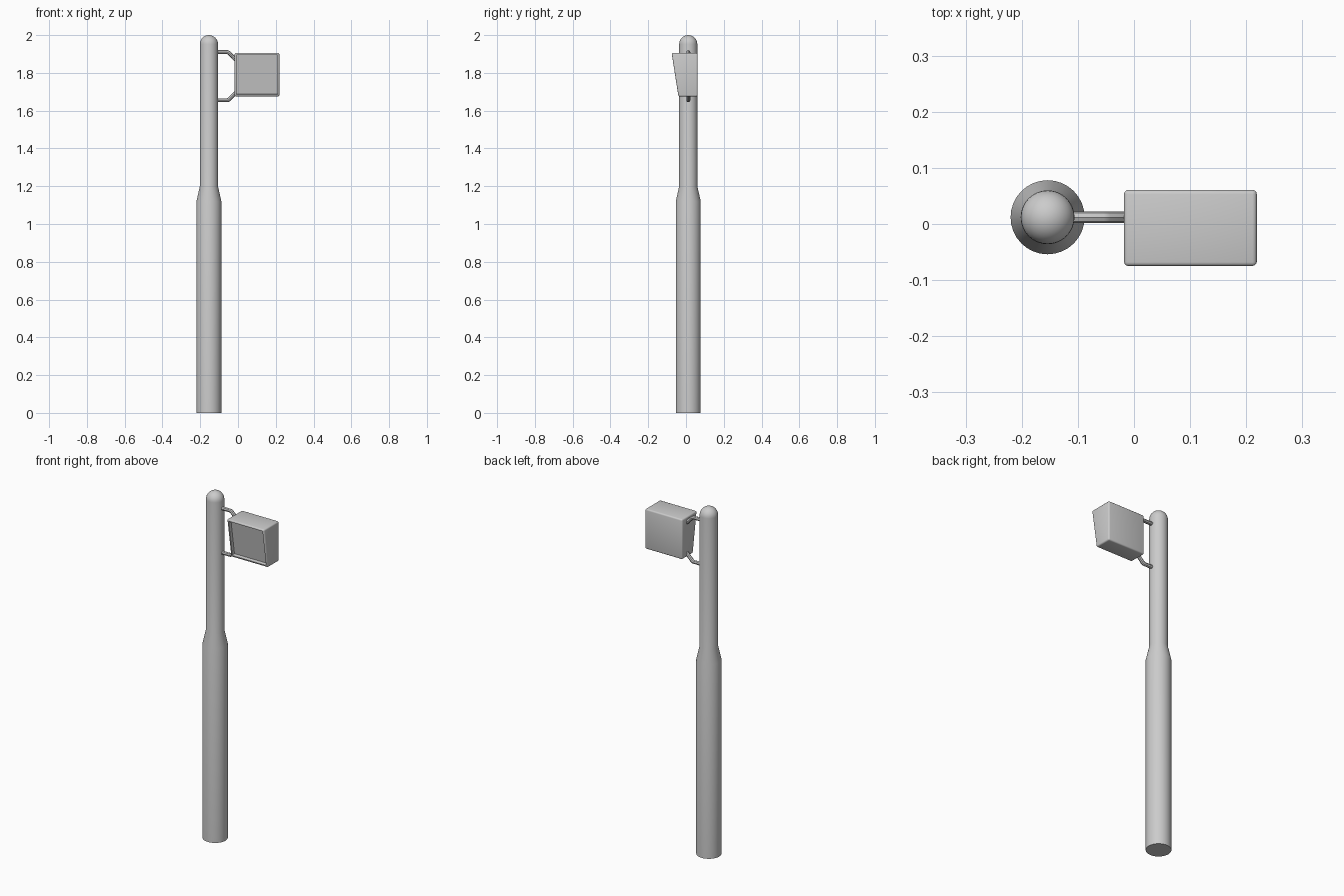
import bpy, bmesh, math
from mathutils import Vector

if "Cube" in bpy.data.objects:
    bpy.data.objects.remove(bpy.data.objects["Cube"])

PX, PY = -0.154, 0.012  # pole axis


def finish(name, bm, angle=35):
    bmesh.ops.recalc_face_normals(bm, faces=bm.faces)
    me = bpy.data.meshes.new(name)
    bm.to_mesh(me)
    bm.free()
    ob = bpy.data.objects.new(name, me)
    bpy.context.collection.objects.link(ob)
    bpy.ops.object.select_all(action='DESELECT')
    ob.select_set(True)
    bpy.context.view_layer.objects.active = ob
    bpy.ops.object.shade_smooth_by_angle(angle=math.radians(angle))
    return ob


# Pole: lathed profile with a reducer and a domed cap
R, r = 0.066, 0.048
profile = [(0, 0), (R, 0), (R, 1.12), (r, 1.20)]
profile += [(r * math.cos(a), 2 - r + r * math.sin(a))
            for a in (i * math.pi / 16 for i in range(8))] + [(0, 2)]
bm = bmesh.new()
vs = [bm.verts.new((PX + a, PY, z)) for a, z in profile]
es = [bm.edges.new(p) for p in zip(vs, vs[1:])]
bmesh.ops.spin(bm, geom=vs + es, cent=(PX, PY, 0), axis=(0, 0, 1),
               angle=2 * math.pi, steps=32, use_duplicate=False)
bmesh.ops.remove_doubles(bm, verts=bm.verts, dist=1e-5)
finish("pole", bm)

# Lamp housing: side profile extruded in x, rounded edges, recessed front
side = [(-0.076, 1.905), (0.061, 1.905), (0.061, 1.675), (-0.04, 1.675)]
x0, x1 = -0.018, 0.219
bm = bmesh.new()
face = bm.faces.new([bm.verts.new((x0, y, z)) for y, z in side])
ext = bmesh.ops.extrude_face_region(bm, geom=[face])
bmesh.ops.translate(bm, vec=(x1 - x0, 0, 0),
                    verts=[g for g in ext['geom'] if isinstance(g, bmesh.types.BMVert)])
bmesh.ops.recalc_face_normals(bm, faces=bm.faces)
bmesh.ops.bevel(bm, geom=list(bm.edges), offset=0.008, segments=3,
                profile=0.5, affect='EDGES')
bm.normal_update()
front = max((f for f in bm.faces if f.normal.y < -0.9), key=lambda f: f.calc_area())
bmesh.ops.inset_region(bm, faces=[front], thickness=0.004)
n = front.normal.copy()
glass = bmesh.ops.extrude_discrete_faces(bm, faces=[front])['faces'][0]
bmesh.ops.translate(bm, vec=-n * 0.02, verts=glass.verts)
finish("lamp_housing", bm)

# Brackets: bent tubes from pole to housing
for name, z, s in (("upper_bracket", 1.91, -1), ("lower_bracket", 1.655, 1)):
    cu = bpy.data.curves.new(name, 'CURVE')
    cu.dimensions = '3D'
    cu.bevel_depth = 0.0105
    cu.bevel_resolution = 2
    cu.use_fill_caps = True
    sp = cu.splines.new('POLY')
    pts = [(-0.13, z), (-0.056, z), (-0.048, z + s * 0.004), (-0.005, z + s * 0.048)]
    sp.points.add(len(pts) - 1)
    for p, (x, zz) in zip(sp.points, pts):
        p.co = (x, PY, zz, 1)
    tmp = bpy.data.objects.new(name, cu)
    bpy.context.collection.objects.link(tmp)
    bpy.context.view_layer.update()
    bm = bmesh.new()
    bm.from_mesh(tmp.to_mesh())
    tmp.to_mesh_clear()
    bpy.data.objects.remove(tmp)
    finish(name, bm)
